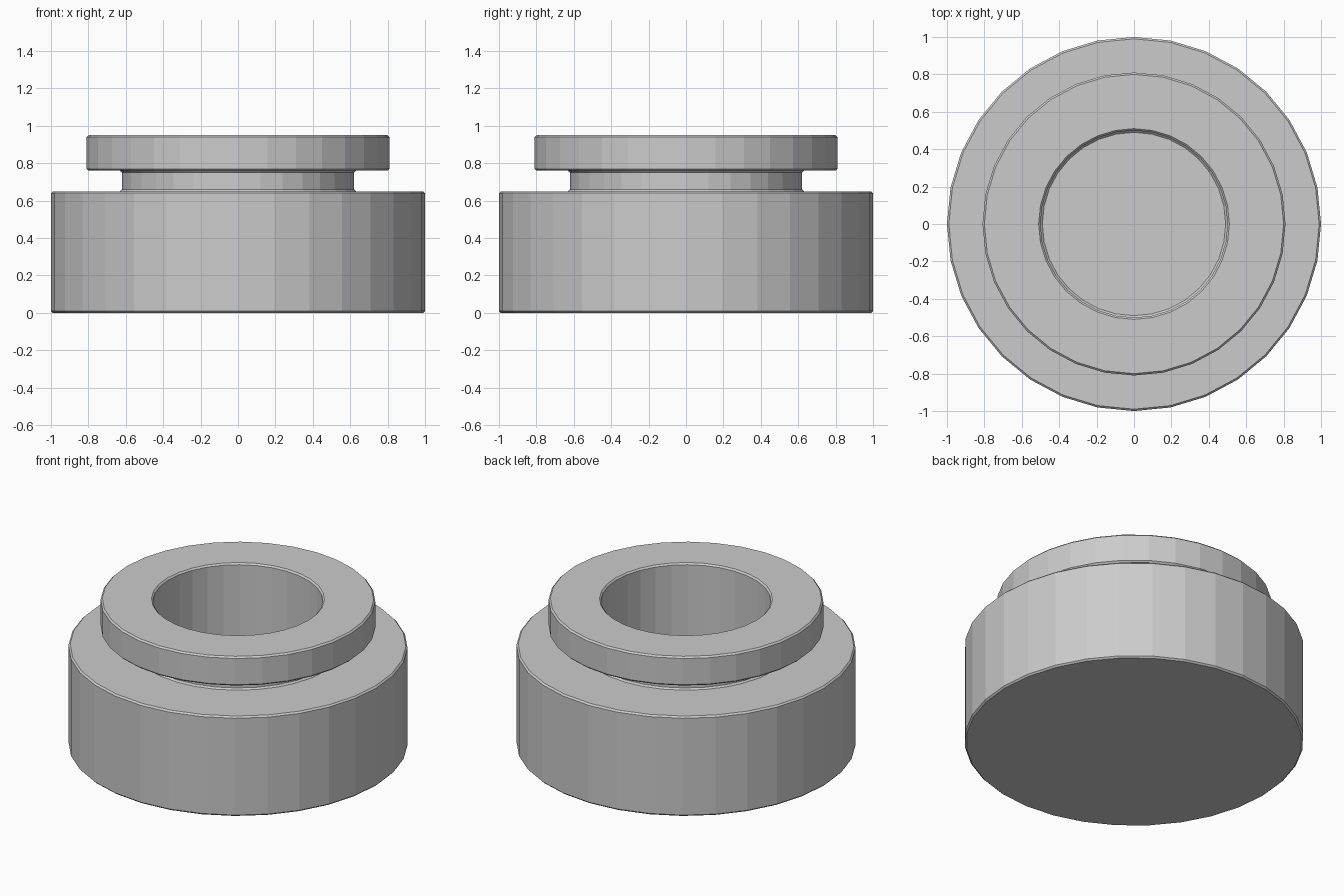
import bpy, bmesh
from math import cos, sin, tau

if "Cube" in bpy.data.objects:
    bpy.data.objects.remove(bpy.data.objects["Cube"])

SIDES = 32

# Profile (radius, height): outside from base to lip, then down the bore to its floor
profile = [(1.0, 0.0), (1.0, 0.65), (0.62, 0.65), (0.62, 0.76),
           (0.81, 0.76), (0.81, 0.95), (0.50, 0.95), (0.50, 0.10)]

bm = bmesh.new()
rings = [[bm.verts.new((r * cos(tau * i / SIDES), r * sin(tau * i / SIDES), z))
          for i in range(SIDES)] for r, z in profile]

# Walls and ledges between neighbouring rings
for low, high in zip(rings, rings[1:]):
    for i in range(SIDES):
        j = (i + 1) % SIDES
        bm.faces.new((low[i], low[j], high[j], high[i]))

# Underside and floor of the bore
bm.faces.new(rings[0][::-1])
bm.faces.new(rings[-1])
bmesh.ops.recalc_face_normals(bm, faces=bm.faces)

mesh = bpy.data.meshes.new("pot_body")
bm.to_mesh(mesh)
bm.free()
pot = bpy.data.objects.new("pot_body", mesh)
bpy.context.collection.objects.link(pot)

# Small chamfer on every sharp rim
bevel = pot.modifiers.new("chamfer", 'BEVEL')
bevel.width = 0.01
bevel.segments = 1
bevel.limit_method = 'ANGLE'
bevel.angle_limit = 0.6
